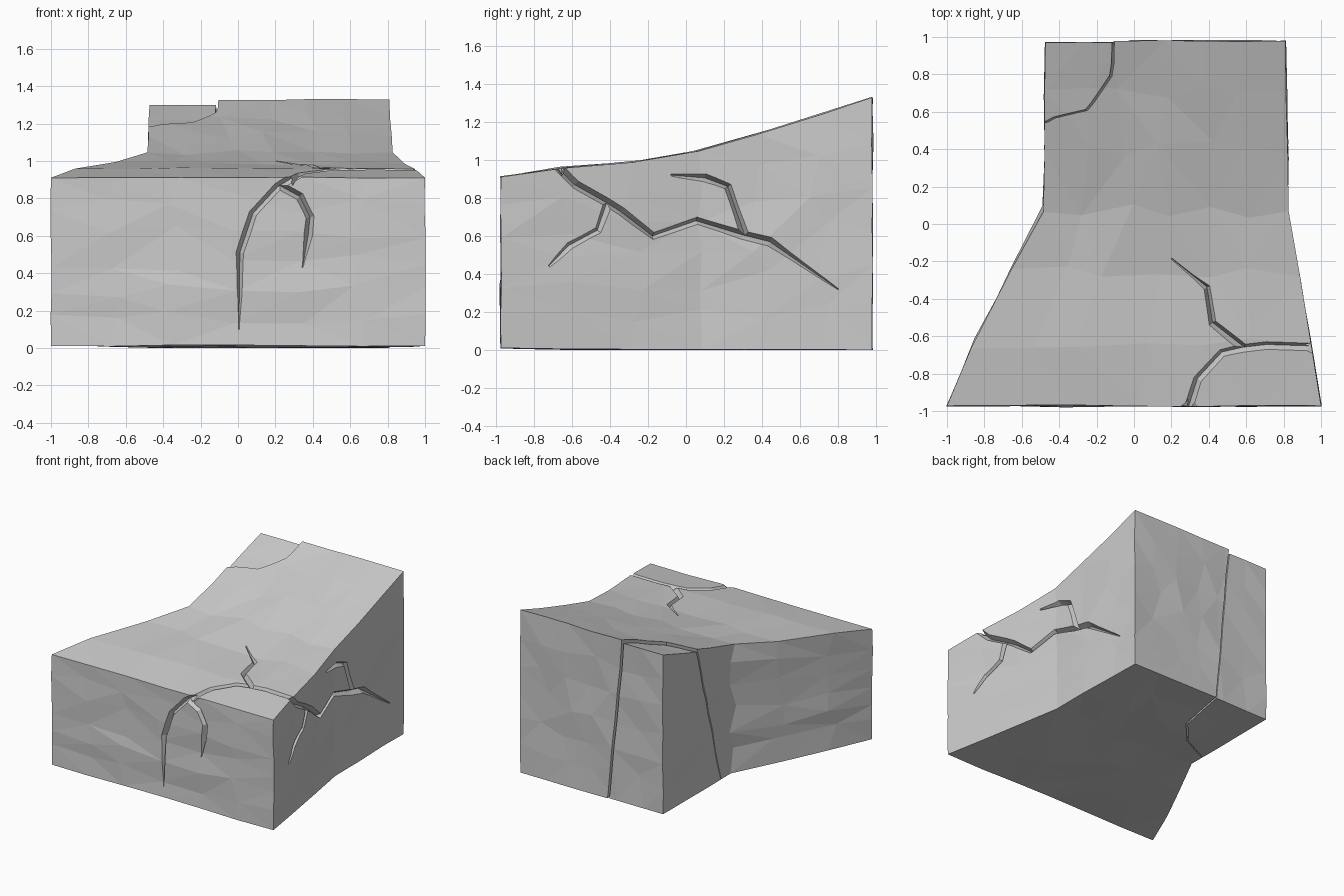
import bpy, bmesh, random
from mathutils import Vector

if "Cube" in bpy.data.objects:
    bpy.data.objects.remove(bpy.data.objects["Cube"])

random.seed(4)

# Outline stations from front to back: y, left x, right x, top z
STATIONS = [(-.972, -1, 1, .91), (-.65, -.865, .945, .957), (-.27, -.67, .885, .99),
            (.08, -.476, .822, 1.045), (.4, -.476, .818, 1.14), (.7, -.475, .815, 1.235),
            (.978, -.473, .81, 1.328)]


def outline(y, k):
    for a, b in zip(STATIONS, STATIONS[1:]):
        if y <= b[0] or b is STATIONS[-1]:
            slope = (b[k] - a[k]) / (b[0] - a[0])
            return a[k] + (y - a[0]) * slope, slope


def make_object(name, bm):
    bmesh.ops.recalc_face_normals(bm, faces=bm.faces)
    mesh = bpy.data.meshes.new(name)
    bm.to_mesh(mesh)
    bm.free()
    ob = bpy.data.objects.new(name, mesh)
    bpy.context.collection.objects.link(ob)
    return ob


def rough_block(name):
    """Subdivided cube fitted to the outline, with slightly uneven faces."""
    bm = bmesh.new()
    bmesh.ops.create_cube(bm, size=2)
    bmesh.ops.subdivide_edges(bm, edges=bm.edges[:], cuts=5, use_grid_fill=True)
    for v in bm.verts:
        u, w = (v.co.x + 1) / 2, (v.co.z + 1) / 2
        y, xl, xr, zt = STATIONS[round((v.co.y + 1) * 3)]
        limits = [abs(c) > .99 for c in v.co]
        j = [random.uniform(-.05, .05) if not on else random.uniform(-.009, .009) for on in limits]
        if sum(limits) > 1:
            j = [random.uniform(-.03, .03) if not on else random.uniform(-.004, .004) for on in limits]
        if sum(limits) == 3:
            j = [0, 0, 0]
        base = .012 * (1 - (y + 1) / 2)
        z = base + (zt - base) * w + j[2]
        x = xl + (xr - xl) * u + j[0]
        slide = 0 if limits[1] else j[1]
        yy = y + slide
        x += (outline(yy, 1)[0] - xl) * (1 - u) + (outline(yy, 2)[0] - xr) * u
        z += (outline(yy, 3)[0] - zt) * w
        v.co = (x, yy + (j[1] if limits[1] else 0), max(z, 0))
    bmesh.ops.triangulate(bm, faces=bm.faces)
    return make_object(name, bm)


def loft(name, sections, cap=True):
    bm = bmesh.new()
    rings = [[bm.verts.new(p) for p in s] for s in sections]
    n = len(rings[0])
    for a, b in zip(rings, rings[1:]):
        for i in range(n):
            k = (i + 1) % n
            bm.faces.new((a[i], a[k], b[k], b[i]))
    bm.faces.new(rings[0])
    bm.faces.new(rings[-1][::-1])
    bmesh.ops.triangulate(bm, faces=bm.faces)
    return make_object(name, bm)


def apply_boolean(ob, cutter, operation):
    mod = ob.modifiers.new("cut", 'BOOLEAN')
    mod.operation, mod.solver, mod.object = operation, 'EXACT', cutter
    bpy.context.view_layer.objects.active = ob
    bpy.ops.object.modifier_apply(modifier=mod.name)
    bpy.data.objects.remove(cutter)


def on_face(face, a, b):
    """Surface point and normal for 2D coordinates on one face."""
    if face == "right":
        x, s = outline(a, 2)
        return Vector((x, a, b)), Vector((1, -s, 0)).normalized()
    if face == "top":
        z, s = outline(b, 3)
        return Vector((a, b, z)), Vector((0, -s, 1)).normalized()
    return Vector((a, -.972, b)), Vector((0, -1, 0))


def crack_cutter(face, path, taper_start=False, taper_end=True, w=.021, d=.04, h=.03):
    pts = [on_face(face, *p) for p in path]
    sections = []
    for i, (p, n) in enumerate(pts):
        t = pts[min(i + 1, len(pts) - 1)][0] - pts[max(i - 1, 0)][0]
        s = n.cross(t).normalized()
        tip = (i == 0 and taper_start) or (i == len(pts) - 1 and taper_end)
        ww, dd = (w * .2, d * .3) if tip else (w, d)
        wide = ww * (1 + h / dd)
        sections.append([p + n * h + s * wide, p - n * dd, p + n * h - s * wide])
    return loft("crack_cutter", sections)


# Broken back-left corner: fracture line on the top and on the bottom
TOP_LINE = [(-.47, .575), (-.26, .63), (-.13, .8), (-.11, .98)]
LOW_LINE = [(-.47, .24), (-.255, .34), (-.07, .55), (.01, .98)]


def corner_prism(shift):
    sections = []
    for z in (-.2, 1.5):
        f = z / 1.25
        line = [(b[0] + (t[0] - b[0]) * f + shift, b[1] + (t[1] - b[1]) * f - shift)
                for t, b in zip(TOP_LINE, LOW_LINE)]
        line = [(-.9, line[0][1] - .1)] + line + [(line[-1][0], 1.3), (-.9, 1.3)]
        sections.append([(x, y, z) for x, y in line])
    return loft("corner_cutter", sections)


block = rough_block("stone_block")
corner = block.copy()
corner.data = block.data.copy()
corner.name = "broken_corner"
bpy.context.collection.objects.link(corner)
apply_boolean(corner, corner_prism(0), 'INTERSECT')
apply_boolean(block, corner_prism(.012), 'DIFFERENCE')
for v in corner.data.vertices:
    v.co.z *= .978
    v.co.y -= .008

# Crack network running over the right, top and front faces
CRACKS = [
    ("right", [(-.74, 1.03), (-.66, .95), (-.58, .87), (-.42, .78), (-.34, .73), (-.17, .6),
               (.06, .68), (.3, .605), (.44, .57), (.8, .32)], True),
    ("right", [(-.41, .775), (-.46, .63), (-.61, .55), (-.72, .44)], True),
    ("right", [(.31, .6), (.22, .86), (.1, .905), (-.08, .92)], True),
    ("top", [(1.02, -.66), (.71, -.65), (.58, -.665), (.47, -.69), (.34, -.83), (.28, -1.02)], False),
    ("top", [(.59, -.665), (.42, -.53), (.39, -.34), (.2, -.185)], True),
    ("front", [(.36, .95), (.29, .91), (.21, .86), (.08, .72), (.01, .51), (.005, .1)], True),
    ("front", [(.22, .87), (.33, .81), (.385, .7), (.375, .6), (.345, .43)], True),
]
for face, path, taper in CRACKS:
    apply_boolean(block, crack_cutter(face, path, taper_end=taper), 'DIFFERENCE')

for ob in (block, corner):
    ob.data.shade_flat()
